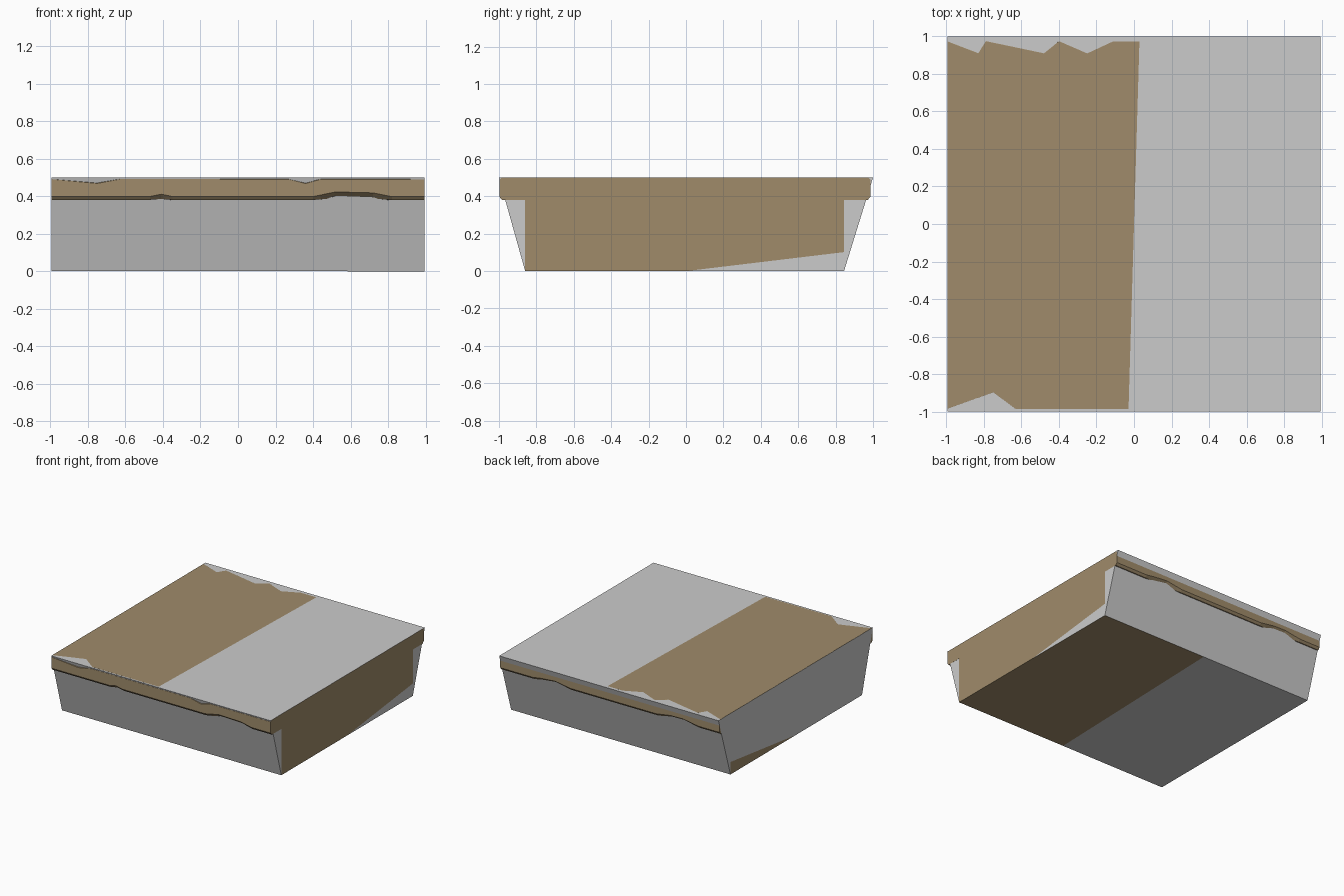
import bpy, bmesh
from mathutils import Matrix

if "Cube" in bpy.data.objects:
    bpy.data.objects.remove(bpy.data.objects["Cube"])

HALF = 0.995   # half length along x


def material(name, rgb):
    m = bpy.data.materials.new(name)
    m.diffuse_color = (*rgb, 1)
    m.use_nodes = True
    m.node_tree.nodes["Principled BSDF"].inputs["Base Color"].default_value = m.diffuse_color
    return m


def interp(points, x):
    """Piecewise linear value at x, zero outside the listed chips."""
    for (x0, v0), (x1, v1) in zip(points, points[1:]):
        if x0 <= x <= x1:
            return v0 + (v1 - v0) * (x - x0) / (x1 - x0)
    return 0.0


def loft(name, stations, section, mat):
    """Skin yz cross-sections along x and cap both ends."""
    bm = bmesh.new()
    rings = [[bm.verts.new((x, y, z)) for y, z in section(x)] for x in stations]
    n = len(rings[0])
    for a, b in zip(rings, rings[1:]):
        for i in range(n):
            j = (i + 1) % n
            bm.faces.new((a[i], a[j], b[j], b[i]))
    bm.faces.new(rings[0])
    bm.faces.new(rings[-1])
    bmesh.ops.recalc_face_normals(bm, faces=bm.faces)
    me = bpy.data.meshes.new(name)
    bm.to_mesh(me)
    bm.free()
    me.materials.append(mat)
    ob = bpy.data.objects.new(name, me)
    bpy.context.collection.objects.link(ob)
    return ob


stone = material("grey stone", (0.60, 0.60, 0.60))
earth = material("tan brown", (0.35, 0.26, 0.145))

# grey tapered block
loft("stone_block", [-HALF, HALF],
     lambda x: [(-0.86, 0), (0.845, 0), (1.0, 0.5), (-1.0, 0.5)], stone)

# chips along the lip: how deep the top edge is cut, how far the underside rises
FRONT_TOP = [(-1, 0), (-0.75, 0.09), (-0.63, 0), (0.27, 0), (0.36, 0.09), (0.44, 0)]
FRONT_LOW = [(-0.47, 0), (-0.41, 0.012), (-0.35, 0), (0.4, 0), (0.52, 0.025),
             (0.72, 0.02), (0.82, 0)]
BACK_TOP = [(-1, 0), (-0.83, 0.065), (-0.79, 0), (-0.48, 0.065), (-0.4, 0),
            (-0.25, 0.065), (-0.11, 0)]
BACK_LOW = [(-0.8, 0), (-0.66, 0.022), (-0.55, 0.02), (-0.42, 0),
            (0.36, 0), (0.5, 0.022), (0.62, 0.012), (0.7, 0)]


def lip(x, sign, wall, outer, top, low):
    cut, rise = interp(top, x), interp(low, x)
    return [(sign * wall, 0), (sign * wall, 0.38),
            (sign * (outer - 0.015 - rise), 0.38 + 0.4 * rise),
            (sign * outer, 0.398 + rise),
            (sign * outer, 0.49 - 0.25 * cut),
            (sign * (outer - 0.012 - cut), 0.5)]


def slab_section(x):
    front = lip(x, -1, 0.86, 0.998, FRONT_TOP, FRONT_LOW)
    back = lip(x, 1, 0.845, 0.986, BACK_TOP, BACK_LOW)
    return front + back[::-1]


# brown slab with overhanging chipped lips
keys = {p[0] for t in (FRONT_TOP, FRONT_LOW, BACK_TOP, BACK_LOW) for p in t if abs(p[0]) < 0.99}
slab = loft("earth_slab", sorted(keys | {-HALF, HALF}), slab_section, earth)

# the slab sits very slightly askew, so each body shows through on half of the shared planes
e = 0.0006
slab.data.transform(Matrix.Rotation(0.12 * e, 4, 'Z') @ Matrix.Rotation(0.03 * e, 4, 'X')
                    @ Matrix.Rotation(e, 4, 'Y'))
